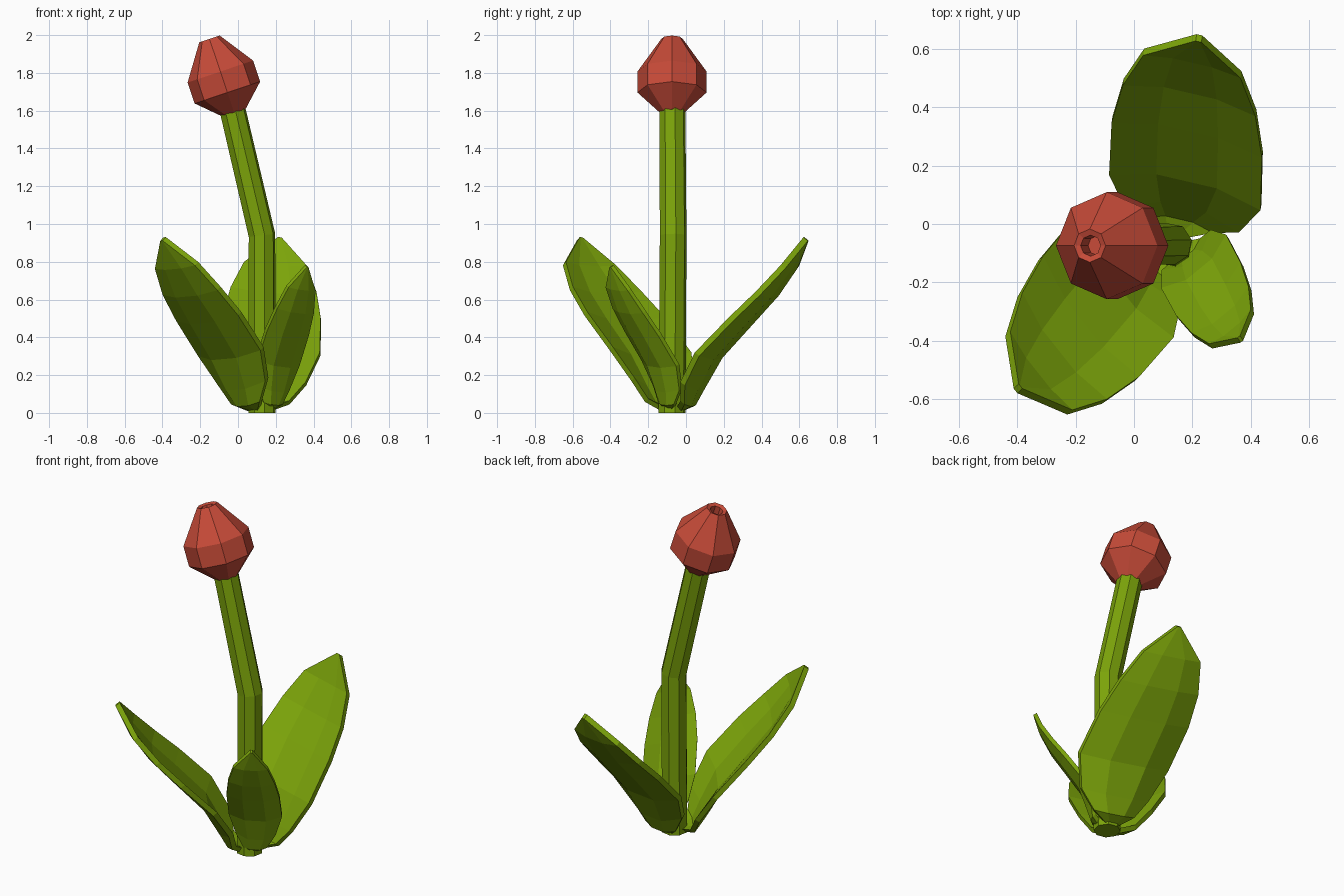
import bpy, bmesh
from math import sin, cos, pi, radians
from mathutils import Vector, Matrix

if "Cube" in bpy.data.objects:
    bpy.data.objects.remove(bpy.data.objects["Cube"])

BASE = Vector((0.127, -0.07, 0))


def material(name, color):
    m = bpy.data.materials.new(name)
    m.diffuse_color = color
    m.use_nodes = True
    m.node_tree.nodes["Principled BSDF"].inputs["Base Color"].default_value = m.diffuse_color
    return m


GREEN = material("leaf_green", (0.2, 0.37, 0.003, 1))
RED = material("bud_red", (0.57, 0.07, 0.04, 1))


def loft(name, rings, mat):
    """Skin a list of closed rings and cap both ends."""
    bm = bmesh.new()
    loops = [[bm.verts.new(p) for p in ring] for ring in rings]
    n = len(loops[0])
    for a, b in zip(loops, loops[1:]):
        for i in range(n):
            j = (i + 1) % n
            bm.faces.new((a[i], a[j], b[j], b[i]))
    bm.faces.new(loops[0][::-1])
    bm.faces.new(loops[-1])
    bmesh.ops.recalc_face_normals(bm, faces=bm.faces)
    me = bpy.data.meshes.new(name)
    bm.to_mesh(me)
    bm.free()
    me.materials.append(mat)
    ob = bpy.data.objects.new(name, me)
    bpy.context.collection.objects.link(ob)
    return ob


def circle(center, radius, tilt=0.0, phase=0.0, sides=8):
    """Octagonal ring whose axis leans towards -x by tilt degrees."""
    rot = Matrix.Rotation(-radians(tilt), 3, 'Y')
    return [Vector(center) + rot @ Vector((radius * cos(phase + 2 * pi * i / sides),
                                           radius * sin(phase + 2 * pi * i / sides), 0))
            for i in range(sides)]


# Stem: upright, then bent towards the left
loft("stem", [circle((0.127, -0.074, 0.0), 0.073, 0, 0.2),
              circle((0.127, -0.068, 0.94), 0.072, 7, 0.2),
              circle((-0.03, -0.072, 1.61), 0.07, 16, 0.2)], GREEN)

# Bud: tilted faceted body with a small sunken opening at the tip
bud_base, bud_axis = Vector((-0.02, -0.074, 1.588)), Vector((-sin(radians(18.5)), 0, cos(radians(18.5))))
bud_profile = [(0, 0.063), (0.114, 0.183), (0.231, 0.183), (0.413, 0.057),
               (0.405, 0.036), (0.33, 0.034)]
loft("flower_bud", [circle(bud_base + bud_axis * h, r, 18.5) for h, r in bud_profile], RED)

# Leaf rows: outward distance, height, half width, cup depth, sideways shift
ROWS = [(0.03, 0.03, 0.04, 0.0, 0.0), (0.07, 0.07, 0.12, 0.03, 0.015),
        (0.09, 0.175, 0.2, 0.065, 0.022), (0.182, 0.335, 0.265, 0.06, 0.02),
        (0.36, 0.52, 0.263, 0.05, 0.0), (0.495, 0.655, 0.232, 0.04, -0.012),
        (0.612, 0.79, 0.17, 0.02, -0.02), (0.70, 0.93, 0.01, 0.0, -0.01)]
OUT = Vector((0.78, 0, -0.62))
ACROSS = (-1, -0.4, 0.4, 1)


def leaf(name, origin, heading, length=1.0, width=1.0, pitch=0.0):
    """Cupped leaf leaning outwards; a negative width mirrors it."""
    xf = (Matrix.Translation(origin) @ Matrix.Rotation(radians(heading), 4, 'Z')
          @ Matrix.Rotation(-radians(pitch), 4, 'Y')
          @ Matrix.Diagonal((length, width, length, 1)))
    rings = []
    for r, z, w, cup, side in ROWS:
        skew = 0.08 * w  # one edge reaches a little further than the other
        inner = [Vector((r + skew * t, w * t - side, z + 0.7 * skew * t)) + OUT * cup * (1 - t * t)
                 for t in ACROSS]
        outer = [p + OUT * 0.03 for p in reversed(inner)]
        rings.append([xf @ p for p in inner + outer])
    return loft(name, rings, GREEN)


# Three leaves around the stem
leaf("back_leaf", BASE, 81.5)
leaf("front_left_leaf", BASE + Vector((-0.01, 0, 0)), 223)
leaf("front_right_leaf", (0.145, -0.06, 0), 304, 0.75, -0.54, 10.5)
